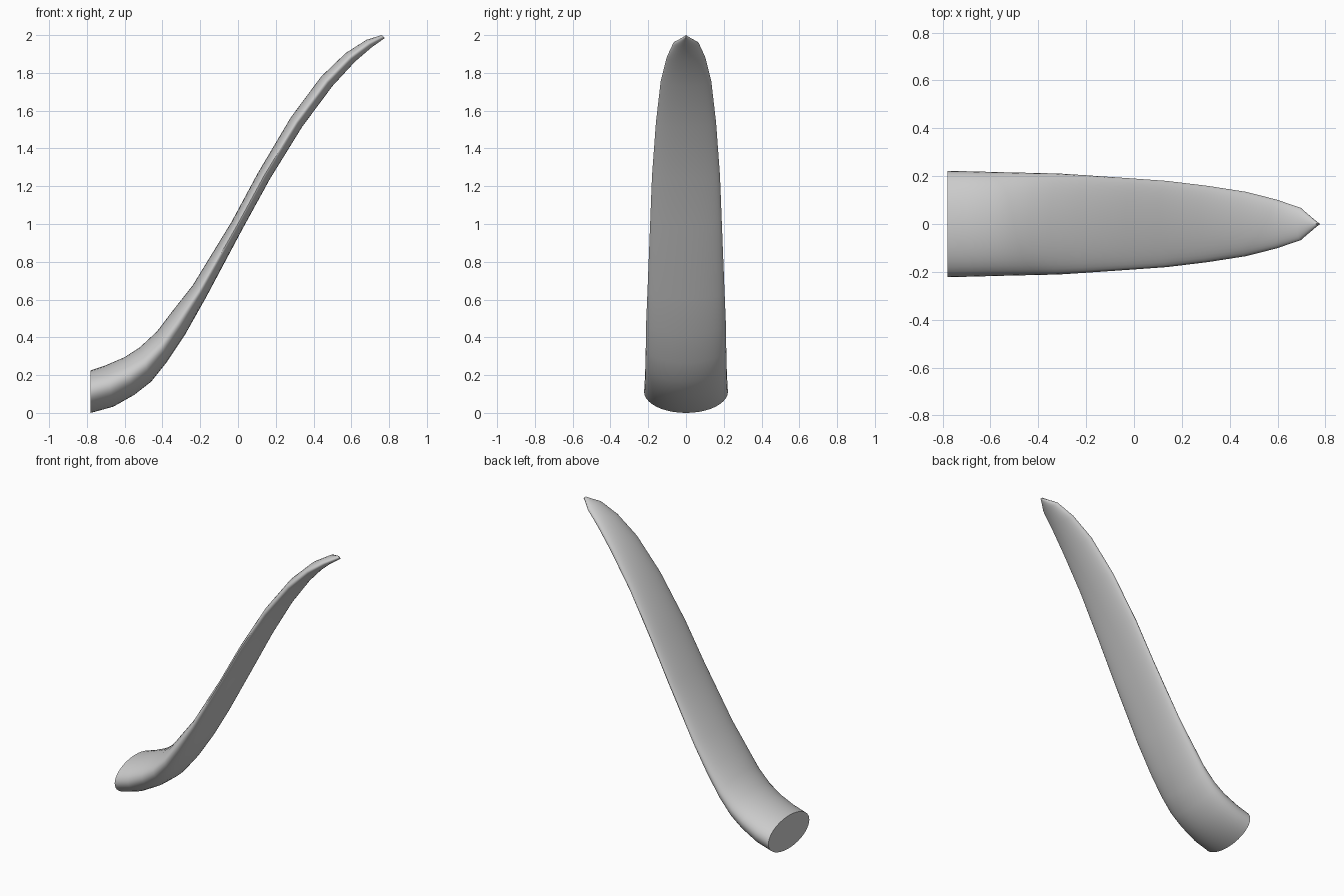
import bpy, bmesh, math

if "Cube" in bpy.data.objects:
    bpy.data.objects.remove(bpy.data.objects["Cube"])

# Side profile stations: lower x, lower z, upper x, upper z, half width in y
STATIONS = [
    (-.78, .00, -.78, .225, .222),
    (-.66, .033, -.70, .252, .220),
    (-.55, .095, -.60, .295, .217),
    (-.46, .165, -.52, .347, .215),
    (-.38, .265, -.43, .43, .213),
    (-.28, .415, -.35, .535, .211),
    (-.17, .61, -.24, .675, .204),
    (.03, .985, -.035, 1.01, .190),
    (.17, 1.24, .105, 1.27, .180),
    (.34, 1.515, .28, 1.565, .159),
    (.50, 1.73, .44, 1.78, .134),
    (.62, 1.86, .57, 1.905, .102),
    (.71, 1.937, .68, 1.975, .068),
    (.778, 1.985, .76, 2.00, .003),
]
SIDES = 40


def loft(name, stations):
    bm = bmesh.new()
    rings = []
    for lx, lz, ux, uz, w in stations:
        cx, cz, hx, hz = (lx + ux) / 2, (lz + uz) / 2, (ux - lx) / 2, (uz - lz) / 2
        ring = []
        for i in range(SIDES):
            a = math.tau * i / SIDES
            s = math.sin(a)
            ring.append(bm.verts.new((cx + hx * s, w * math.cos(a), cz + hz * s)))
        rings.append(ring)
    for a, b in zip(rings, rings[1:]):
        for i in range(SIDES):
            j = (i + 1) % SIDES
            bm.faces.new((a[i], a[j], b[j], b[i]))
    bm.faces.new(rings[0])
    bm.faces.new(rings[-1])
    bmesh.ops.recalc_face_normals(bm, faces=bm.faces)
    mesh = bpy.data.meshes.new(name)
    bm.to_mesh(mesh)
    bm.free()
    obj = bpy.data.objects.new(name, mesh)
    bpy.context.collection.objects.link(obj)
    return obj


# Curved blade growing out of a round cut stem
blade = loft("curved_blade", STATIONS)
bpy.context.view_layer.objects.active = blade
blade.select_set(True)
bpy.ops.object.shade_smooth_by_angle(angle=math.radians(35))
